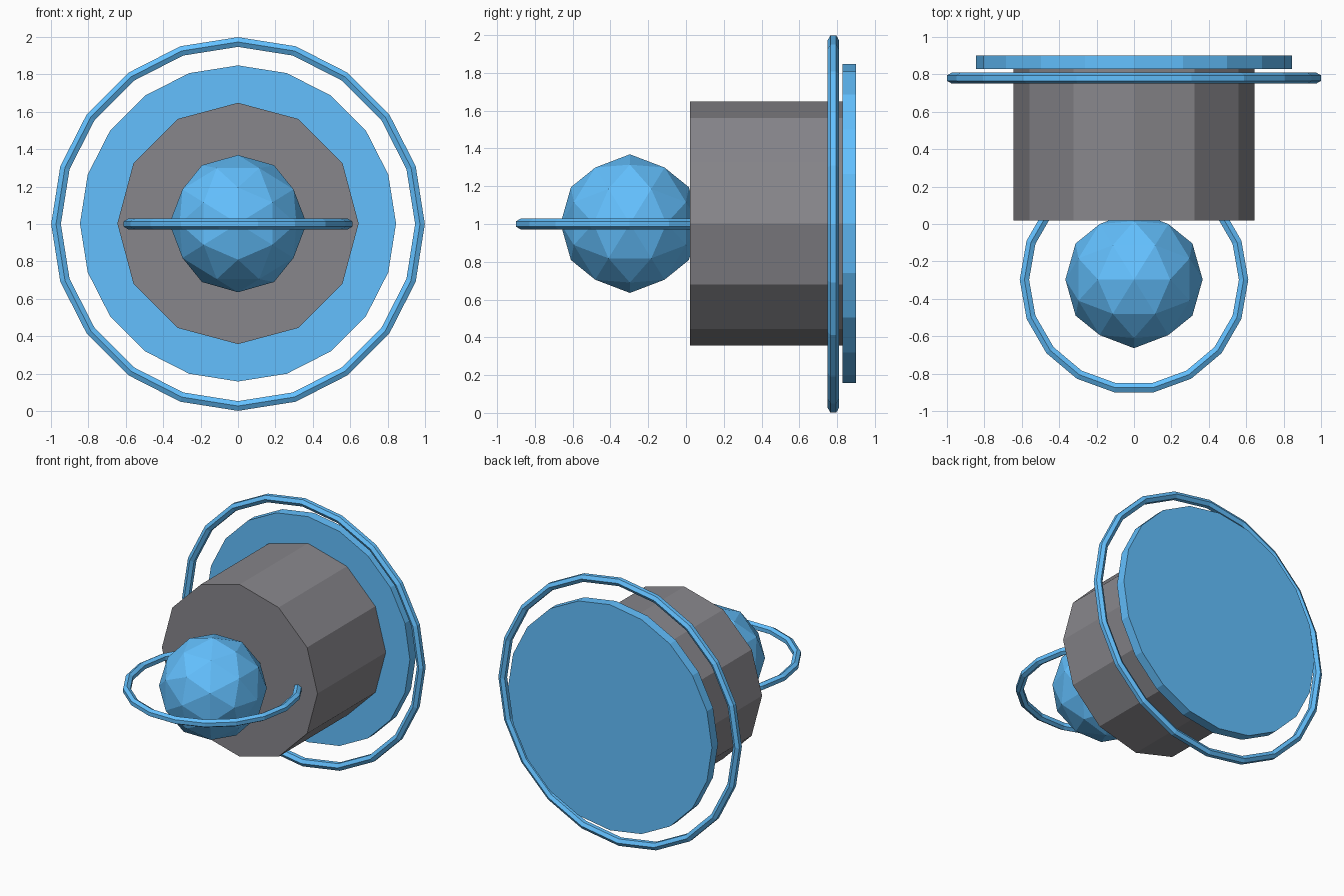
import bpy, bmesh
from math import pi, sin, cos, sqrt
from mathutils import Vector, Matrix
from itertools import combinations

if "Cube" in bpy.data.objects:
    bpy.data.objects.remove(bpy.data.objects["Cube"])


def material(name, color):
    mat = bpy.data.materials.new(name)
    mat.diffuse_color = (*color, 1)
    mat.use_nodes = True
    mat.node_tree.nodes["Principled BSDF"].inputs["Base Color"].default_value = mat.diffuse_color
    return mat


blue = material("blue", (0.125, 0.53, 1.0))
dark_grey = material("dark_grey", (0.245, 0.24, 0.26))
TO_Y = Matrix.Rotation(pi / 2, 4, 'X')   # lay a z-axis shape along y


def finish(bm, name, matrix, mat):
    bmesh.ops.transform(bm, matrix=matrix, verts=bm.verts)
    bmesh.ops.recalc_face_normals(bm, faces=bm.faces)
    mesh = bpy.data.meshes.new(name)
    bm.to_mesh(mesh)
    bm.free()
    mesh.materials.append(mat)
    obj = bpy.data.objects.new(name, mesh)
    bpy.context.collection.objects.link(obj)


def drum(name, sides, radius, y0, y1, mat):
    bm = bmesh.new()
    bmesh.ops.create_cone(bm, cap_ends=True, segments=sides, radius1=radius,
                          radius2=radius, depth=y1 - y0)
    finish(bm, name, Matrix.Translation((0, (y0 + y1) / 2, 1.003)) @ TO_Y, mat)


def ring(name, sides, radius, tube, matrix, mat):
    # hexagonal tube with flat inner and outer bands
    bm = bmesh.new()
    loops = []
    for i in range(sides):
        a = 2 * pi * i / sides
        loop = []
        for j in range(6):
            b = pi / 6 + j * pi / 3
            r = radius + tube * cos(b)
            loop.append(bm.verts.new((r * cos(a), r * sin(a), tube * sin(b))))
        loops.append(loop)
    for i in range(sides):
        p, q = loops[i], loops[(i + 1) % sides]
        for j in range(6):
            k = (j + 1) % 6
            bm.faces.new((p[j], q[j], q[k], p[k]))
    finish(bm, name, matrix, mat)


def faceted_ball(name, radius, centre, mat):
    # icosahedron corners plus edge midpoints pushed out to the sphere
    phi = (1 + sqrt(5)) / 2
    corners = []
    for s in (-1, 1):
        for t in (-phi, phi):
            corners += [Vector((t, s, 0)), Vector((0, t, s)), Vector((s, 0, t))]
    mids = [a + b for a, b in combinations(corners, 2) if (a - b).length < 2.1]
    bm = bmesh.new()
    for p in corners + mids:
        bm.verts.new(p.normalized() * radius)
    bmesh.ops.convex_hull(bm, input=bm.verts)
    finish(bm, name, Matrix.Translation(centre), mat)


# main body and rear plate
drum("body", 12, 0.645, 0.02, 0.835, dark_grey)
drum("rear_plate", 20, 0.845, 0.828, 0.90, blue)

# large upright ring around the rear of the body
ring("rear_ring", 20, 0.973, 0.03, Matrix.Translation((0, 0.78, 1)) @ TO_Y, blue)

# front ball with its level ring
faceted_ball("front_ball", 0.367, (0, -0.297, 1.002), blue)
ring("front_ring", 18, 0.586, 0.029, Matrix.Translation((0, -0.298, 1)), blue)
